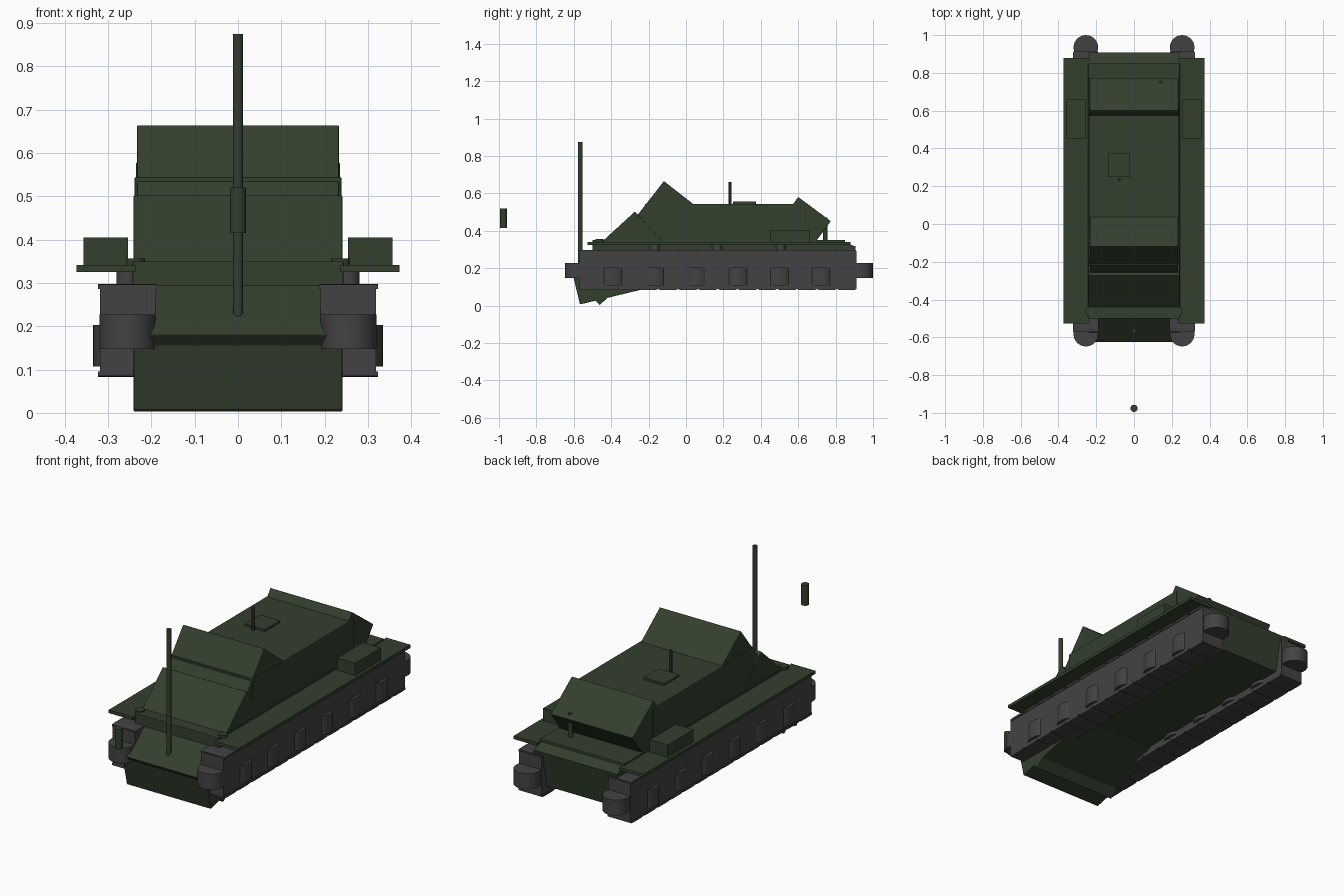
import bpy, bmesh, math

if "Cube" in bpy.data.objects:
    bpy.data.objects.remove(bpy.data.objects["Cube"])


def material(name, rgb):
    m = bpy.data.materials.new(name)
    m.diffuse_color = (*rgb, 1)
    m.use_nodes = True
    m.node_tree.nodes["Principled BSDF"].inputs["Base Color"].default_value = m.diffuse_color
    return m


GREEN = material("olive_green", (0.033, 0.050, 0.027))
GREY = material("track_grey", (0.055, 0.055, 0.056))
DARK = material("dark_gunmetal", (0.023, 0.023, 0.024))


def finish(bm, name, mat, bevel=0.0):
    bmesh.ops.recalc_face_normals(bm, faces=bm.faces)
    me = bpy.data.meshes.new(name)
    bm.to_mesh(me)
    bm.free()
    me.materials.append(mat)
    ob = bpy.data.objects.new(name, me)
    bpy.context.collection.objects.link(ob)
    if bevel:
        mod = ob.modifiers.new("bevel", 'BEVEL')
        mod.width = bevel
        mod.segments = 2
    return ob


def prism(name, mat, pts, x0, x1, bevel=0.0):
    """Extrude a (y, z) side profile from x0 to x1."""
    bm = bmesh.new()
    f = bm.faces.new([bm.verts.new((x0, y, z)) for y, z in pts])
    r = bmesh.ops.extrude_face_region(bm, geom=[f])
    vs = [g for g in r["geom"] if isinstance(g, bmesh.types.BMVert)]
    bmesh.ops.translate(bm, verts=vs, vec=(x1 - x0, 0, 0))
    return finish(bm, name, mat, bevel)


def box(name, mat, x, y, z, bevel=0.0):
    return prism(name, mat, [(y[0], z[0]), (y[1], z[0]), (y[1], z[1]), (y[0], z[1])],
                 x[0], x[1], bevel)


def tilted(name, mat, corner, angle, length, depth, half):
    """Slanted block: from its corner, run along the angle, and go down by depth."""
    a = math.radians(angle)
    u = (math.cos(a) * length, math.sin(a) * length)
    d = (math.sin(a) * depth, -math.cos(a) * depth)
    y, z = corner
    pts = [(y, z), (y + u[0], z + u[1]), (y + u[0] + d[0], z + u[1] + d[1]),
           (y + d[0], z + d[1])]
    return prism(name, mat, pts, -half, half, 0.003)


def cylinder(name, mat, x, y, z0, z1, r, sides=24):
    bpy.ops.mesh.primitive_cylinder_add(vertices=sides, radius=r, depth=z1 - z0,
                                        location=(x, y, (z0 + z1) / 2))
    ob = bpy.context.object
    ob.name = name
    ob.data.materials.append(mat)
    bpy.ops.object.shade_smooth_by_angle(angle=math.radians(35))
    return ob


# Hull with sloped tail and a raised belly
prism("hull", GREEN, [(-0.45, 0.125), (0.868, 0.125), (0.908, 0.315), (0.85, 0.337), (-0.45, 0.337)],
      -0.24, 0.24)
box("upper_deck", GREEN, (-0.243, 0.243), (-0.5, 0.85), (0.25, 0.35), 0.003)

# Slanted armour blocks
tilted("front_armour", GREEN, (-0.625, 0.18), 42.5, 0.478, 0.241, 0.241)
tilted("lower_nose", GREEN, (-0.610, 0.186), 13.5, 0.48, 0.185, 0.241)
tilted("roof_front_block", GREEN, (-0.118, 0.665), -38, 0.25, 0.3, 0.233)
tilted("rear_armour", GREEN, (0.60, 0.58), -36.5, 0.217, 0.2, 0.235)
box("casemate", GREEN, (-0.239, 0.239), (-0.22, 0.612), (0.33, 0.544), 0.003)

# Gun, muzzle piece, hatch and posts
cylinder("gun_barrel", GREEN, 0, -0.566, 0.062, 0.875, 0.0118)
cylinder("muzzle_brake", GREEN, 0, -0.976, 0.415, 0.52, 0.019)
box("roof_hatch", GREEN, (-0.136, -0.02), (0.25, 0.373), (0.54, 0.555))
cylinder("hatch_gun", DARK, -0.077, 0.236, 0.54, 0.66, 0.008, 12)
cylinder("rear_post", GREEN, 0.14, 0.745, 0.34, 0.472, 0.012, 16)

for side, s in (("left", -1), ("right", 1)):
    def span(a, b):
        return (s * a, s * b)

    # Fender, stowage box and lamp
    box(f"fender_{side}", GREEN, span(0.235, 0.373), (-0.527, 0.88), (0.325, 0.341))
    box(f"stowage_box_{side}", GREEN, span(0.254, 0.357), (0.45, 0.66), (0.34, 0.405))
    cylinder(f"lamp_{side}", GREEN, s * 0.237, -0.463, 0.335, 0.356, 0.022)

    # Track body with link plates on top and bottom
    box(f"track_{side}", GREY, span(0.19, 0.319), (-0.573, 0.912), (0.088, 0.292))
    n, y0, pitch = 14, -0.573, 1.485 / 14
    for i in range(n):
        y = y0 + pitch * (i + 0.5)
        for level, z, t in (("lower", 0.09, -1), ("upper", 0.291, 1)):
            h = pitch / 2 - 0.003
            prism(f"track_link_{level}_{side}", GREY,
                  [(y - h, z - 0.005 * t), (y + h, z - 0.005 * t), (y + h, z + 0.005 * t),
                   (y + h * 0.6, z + 0.007 * t), (y - h * 0.6, z + 0.007 * t),
                   (y - h, z + 0.005 * t)], s * 0.187, s * 0.323)

    # Wheels bulging from the track, end wheels and return rollers
    for i in range(6):
        cylinder(f"road_wheel_{side}", GREY, s * 0.255, -0.39 + 0.2225 * i, 0.107, 0.203, 0.08, 32)
    for y in (-0.583, 0.935):
        cylinder(f"end_wheel_{side}", GREY, s * 0.255, y, 0.147, 0.227, 0.065, 32)
    for y in (-0.168, 0.166, 0.507):
        cylinder(f"return_roller_{side}", GREY, s * 0.255, y, 0.285, 0.33, 0.026, 20)
